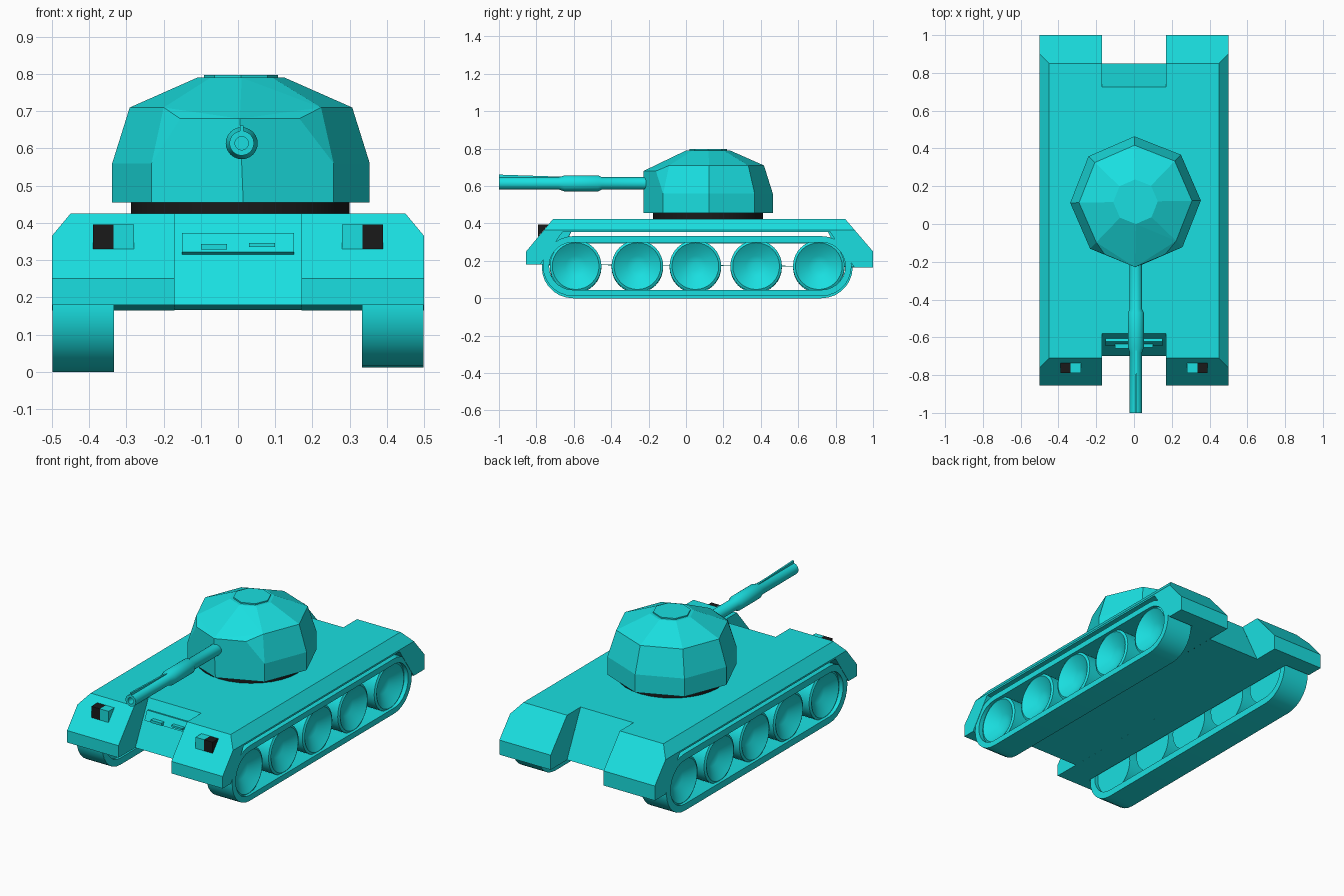
import bpy, bmesh, math
from mathutils import Vector

if "Cube" in bpy.data.objects:
    bpy.data.objects.remove(bpy.data.objects["Cube"])


def material(name, rgb):
    m = bpy.data.materials.new(name)
    m.diffuse_color = (*rgb, 1)
    m.use_nodes = True
    m.node_tree.nodes["Principled BSDF"].inputs["Base Color"].default_value = m.diffuse_color
    return m


TEAL = material("teal_paint", (0.01, 0.74, 0.75))
BLACK = material("black", (0.01, 0.01, 0.01))


def finish(bm, name, mat=TEAL, smooth=False):
    bmesh.ops.recalc_face_normals(bm, faces=bm.faces[:])
    me = bpy.data.meshes.new(name)
    bm.to_mesh(me)
    bm.free()
    ob = bpy.data.objects.new(name, me)
    bpy.context.collection.objects.link(ob)
    me.materials.append(mat)
    if smooth:
        bpy.ops.object.select_all(action='DESELECT')
        ob.select_set(True)
        bpy.context.view_layer.objects.active = ob
        bpy.ops.object.shade_smooth_by_angle(angle=math.radians(30))
    return ob


def bridge(bm, a, b):
    n = len(a)
    for i in range(n):
        bm.faces.new((a[i], a[(i + 1) % n], b[(i + 1) % n], b[i]))


def prism(profile, x0, x1, caps=True):
    """Extrude a (y, z) profile along x."""
    bm = bmesh.new()
    a, b = [[bm.verts.new((x, y, z)) for y, z in profile] for x in (x0, x1)]
    bridge(bm, a, b)
    if caps:
        bm.faces.new(a)
        bm.faces.new(b)
    return bm


def box(name, lo, hi, mat=TEAL):
    (x0, y0, z0), (x1, y1, z1) = lo, hi
    return finish(prism([(y0, z0), (y1, z0), (y1, z1), (y0, z1)], x0, x1), name, mat)


def lathe(profile, n, centre, axis):
    """Revolve (radius, distance) pairs about the x, y or z axis."""
    bm = bmesh.new()
    rings = []
    for r, d in profile:
        ring = []
        for i in range(n):
            t = 2 * math.pi * i / n
            c, s = r * math.cos(t), r * math.sin(t)
            p = {'x': (d, c, s), 'y': (c, d, s), 'z': (c, s, d)}[axis]
            ring.append(bm.verts.new(Vector(p) + Vector(centre)))
        rings.append(ring)
    for a, b in zip(rings, rings[1:]):
        bridge(bm, a, b)
    bm.faces.new(rings[0])
    bm.faces.new(rings[-1])
    return bm


def span(x0, x1, side):
    return sorted((x0 * side, x1 * side))


# Hull centre: open-sided tube with sloped nose and tail
finish(prism([(-.70, .179), (-.58, .425), (.725, .425), (.85, .166)], -.17, .17, caps=False),
       "hull_centre")

FENDER = [(-.855, .18), (-.855, .25), (-.71, .425), (.85, .425), (1, .25),
          (1, .165), (.90, .165), (.77, .355), (-.66, .355), (-.78, .18)]

for side, tag in ((1, "right"), (-1, "left")):
    # Fender with chamfered outer top edge
    bm = prism(FENDER, *span(.17, .5, side))
    cut = bmesh.ops.bisect_plane(bm, geom=bm.verts[:] + bm.edges[:] + bm.faces[:],
                                 plane_co=(.5 * side, 0, .365),
                                 plane_no=(.06 * side, 0, .05), clear_outer=True)
    edges = [e for e in cut['geom_cut'] if isinstance(e, bmesh.types.BMEdge)]
    bmesh.ops.contextual_create(bm, geom=edges)
    finish(bm, "fender_" + tag)

    # Belly plate beside the hull centre, and walls of the end notches
    finish(prism([(-.855, .18), (1, .165), (1, .17), (-.855, .185)], *span(.17, .333, side)),
           "belly_plate_" + tag)
    for end, pts in (("front", [(-.78, .18), (-.66, .355), (-.614, .355), (-.70, .18)]),
                     ("rear", [(.90, .165), (.77, .355), (.759, .355), (.85, .165)])):
        finish(prism(pts, *span(.17, .174, side)), f"{end}_notch_wall_{tag}")

    # Headlights: teal inner half, black outer half
    for name, a, b, mat in (("headlight_housing_", .28, .335, TEAL),
                            ("headlight_lens_", .335, .39, BLACK)):
        x0, x1 = span(a, b, side)
        finish(prism([(-.79, .33), (-.79, .395), (-.735, .395)], x0, x1), name + tag, mat)

    # Track band
    lift = .012 if side > 0 else 0
    zc = .166 + lift / 2

    def stadium(r, n=14):
        pts = []
        for cy, start in ((.725, -90), (-.605, 90)):
            for i in range(n + 1):
                t = math.radians(start + 180 * i / n)
                pts.append((cy + r * math.cos(t), zc + r * math.sin(t)))
        return pts

    bm = bmesh.new()
    x0, x1 = span(.333, .498, side)
    loops = [[bm.verts.new((x, y, z)) for y, z in stadium(r)]
             for x, r in ((x0, .166 - lift / 2), (x1, .166 - lift / 2), (x1, .127), (x0, .127))]
    for i in range(4):
        bridge(bm, loops[i], loops[(i + 1) % 4])
    finish(bm, "track_" + tag, smooth=True)

    # Dished road wheels
    for k, y in enumerate((-.59, -.26, .05, .375, .71)):
        prof = [(.137, .35), (.138, .475), (.125, .482), (.055, .435), (.02, .428)]
        finish(lathe([(r, d * side) for r, d in prof], 32, (0, y, zc), 'x'),
               f"wheel_{tag}_{k + 1}", smooth=True)

# Tool panel and two grips on the nose slope
finish(prism([(-.632, .315), (-.646, .322), (-.621, .373), (-.606, .37)], -.15, .15),
       "nose_panel")
box("grip_left", (-.10, -.66, .328), (-.03, -.63, .343))
box("grip_right", (.03, -.655, .335), (.10, -.625, .346))

# Turret ring
finish(lathe([(.294, .42), (.294, .458)], 32, (.006, .117, 0), 'z'), "turret_ring", BLACK,
       smooth=True)

# Eight-sided turret, with the front carried up flat behind the gun
bm = bmesh.new()
TC = Vector((.008, .118, 0))
for r, z in ((.346, .455), (.346, .56), (.299, .71), (.118, .79)):
    for i in range(8):
        if z == .71 and i == 6:
            continue
        t = math.radians(45 * i + 1)
        bm.verts.new(TC + Vector((r * math.cos(t), r * math.sin(t), z)))
for x, y in ((-.155, -.161), (.005, -.228), (.165, -.161)):
    bm.verts.new((x, y, .68))
hull = bmesh.ops.convex_hull(bm, input=bm.verts[:])
loose = [v for v in bm.verts if not v.link_faces]
bmesh.ops.delete(bm, geom=loose, context='VERTS')
bmesh.ops.dissolve_limit(bm, angle_limit=math.radians(2), verts=bm.verts[:], edges=bm.edges[:])
finish(bm, "turret")

# Roof hatch
finish(lathe([(.10, .78), (.10, .797)], 8, TC, 'z'), "hatch")

# Gun barrel with sleeve and hollow muzzle
finish(lathe([(.033, -.15), (.033, -.45), (.043, -.47), (.043, -.65), (.033, -.68),
              (.033, -1), (.018, -1), (.018, -.90)], 24, (.01, 0, .614), 'y'),
       "gun_barrel", smooth=True)

# Sight rib on the barrel
finish(prism([(-1, .64), (-1, .661), (-.67, .65), (-.67, .64)], .005, .015), "sight_rib")
